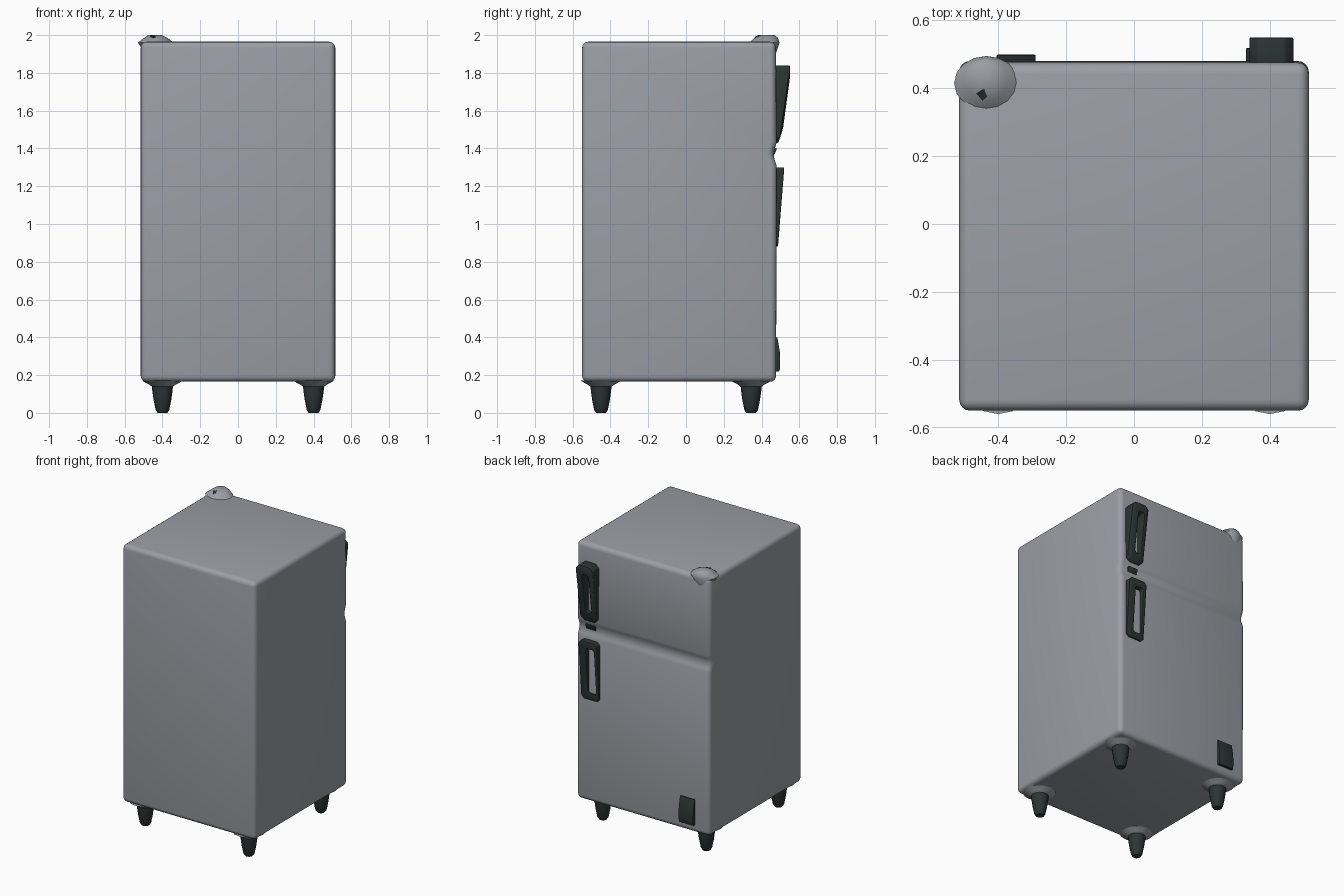
import bpy, bmesh, math

if "Cube" in bpy.data.objects:
    bpy.data.objects.remove(bpy.data.objects["Cube"])

def material(name, rgb):
    m = bpy.data.materials.new(name)
    m.diffuse_color = (*rgb, 1)
    m.use_nodes = True
    m.node_tree.nodes["Principled BSDF"].inputs["Base Color"].default_value = m.diffuse_color
    return m

GREY = material("cabinet grey", (0.33, 0.345, 0.38))
DARK = material("dark trim", (0.025, 0.036, 0.034))

def finish(name, bm, mat, bevel=0, segments=2, smooth=35):
    bmesh.ops.recalc_face_normals(bm, faces=bm.faces[:])
    me = bpy.data.meshes.new(name)
    bm.to_mesh(me)
    bm.free()
    ob = bpy.data.objects.new(name, me)
    bpy.context.collection.objects.link(ob)
    me.materials.append(mat)
    bpy.ops.object.select_all(action='DESELECT')
    bpy.context.view_layer.objects.active = ob
    ob.select_set(True)
    if bevel:
        mod = ob.modifiers.new("rounded edges", 'BEVEL')
        mod.width = bevel
        mod.segments = segments
        mod.limit_method = 'ANGLE'
        mod.angle_limit = math.radians(40)
        bpy.ops.object.modifier_apply(modifier=mod.name)
    bpy.ops.object.shade_smooth_by_angle(angle=math.radians(smooth))
    return ob

def extrude_x(name, profile, x0, x1, mat, bevel=0, segments=2):
    """Extrude a (y, z) profile along x."""
    bm = bmesh.new()
    a, b = [[bm.verts.new((x, y, z)) for y, z in profile] for x in (x0, x1)]
    n = len(profile)
    for i in range(n):
        j = (i + 1) % n
        bm.faces.new((a[i], a[j], b[j], b[i]))
    bm.faces.new(a)
    bm.faces.new(b)
    return finish(name, bm, mat, bevel, segments)

def loft(name, rings, mat, n=16):
    """Stack of ellipses: (cx, cy, z, rx, ry)."""
    bm = bmesh.new()
    loops = [[bm.verts.new((cx + rx * math.cos(2 * math.pi * k / n),
                            cy + ry * math.sin(2 * math.pi * k / n), z))
              for k in range(n)] for cx, cy, z, rx, ry in rings]
    for a, b in zip(loops, loops[1:]):
        for i in range(n):
            j = (i + 1) % n
            bm.faces.new((a[i], a[j], b[j], b[i]))
    bm.faces.new(loops[0])
    bm.faces.new(loops[-1])
    return finish(name, bm, mat, smooth=50)

def handle(name, outer, inner, depth, y_back):
    """Ring handle standing off the door; depth(z) gives its outer surface."""
    def chamfered(x0, x1, z0, z1, c):
        return [(x0 + c, z0), (x1 - c, z0), (x1, z0 + c), (x1, z1 - c),
                (x1 - c, z1), (x0 + c, z1), (x0, z1 - c), (x0, z0 + c)]
    bm = bmesh.new()
    loops = []
    for pts, front in ((chamfered(*outer), 0), (chamfered(*outer), 1),
                       (chamfered(*inner), 1), (chamfered(*inner), 0)):
        loops.append([bm.verts.new((x, depth(z) if front else y_back, z)) for x, z in pts])
    for k in range(4):
        a, b = loops[k], loops[(k + 1) % 4]
        for i in range(8):
            j = (i + 1) % 8
            bm.faces.new((a[i], a[j], b[j], b[i]))
    return finish(name, bm, DARK, 0.006, 2)

# Cabinet with a shallow seam between the two doors
extrude_x("cabinet", [(-0.55, 0.165), (0.477, 0.165), (0.48, 1.31), (0.473, 1.33),
                      (0.458, 1.37), (0.473, 1.41), (0.48, 1.43), (0.475, 1.965),
                      (-0.55, 1.965)], -0.515, 0.515, GREY, 0.032, 4)

# Legs and their flared collars
for side, sx in (("left", -1), ("right", 1)):
    for end, y in (("front", -0.45), ("back", 0.345)):
        x = 0.4 * sx
        loft(f"{end}_{side}_leg",
             [(x, y, z, r, r) for z, r in ((0, 0.026), (0.015, 0.036), (0.07, 0.047),
                                           (0.12, 0.054), (0.15, 0.056))], DARK)
        loft(f"{end}_{side}_leg_collar",
             [(x, y, z, r, r) for z, r in ((0.14, 0.058), (0.15, 0.07),
                                           (0.16, 0.09), (0.172, 0.11))], GREY)

# Door handles
handle("upper_handle", (0.34, 0.47, 1.43, 1.84, 0.025), (0.372, 0.42, 1.50, 1.78, 0.012),
       lambda z: 0.55 - max(0, 1.62 - z) * 0.32, 0.465)
handle("lower_handle", (0.33, 0.47, 0.88, 1.30, 0.02), (0.352, 0.415, 0.93, 1.25, 0.012),
       lambda z: 0.487 + (z - 0.88) * 0.08, 0.465)
extrude_x("handle_foot", [(0.44, 1.365), (0.467, 1.365), (0.482, 1.40), (0.44, 1.40)],
          0.37, 0.445, DARK, 0.004)

# Small plate low on the door
extrude_x("door_plate", [(0.465, 0.22), (0.495, 0.22), (0.499, 0.25), (0.497, 0.32),
                         (0.484, 0.40), (0.465, 0.40)], -0.405, -0.29, DARK, 0.004)

# Top hinge cover and its pin
loft("hinge_cover", [(-0.44, 0.43, 1.90, 0.05, 0.045), (-0.435, 0.415, 1.96, 0.095, 0.08),
                     (-0.435, 0.425, 1.985, 0.062, 0.062),
                     (-0.44, 0.435, 2.0, 0.036, 0.036)], GREY)
pin = extrude_x("hinge_pin", [(-0.013, -0.004), (0.013, -0.004), (0.013, 0.004),
                              (-0.013, 0.004)], -0.013, 0.013, DARK)
pin.location = (-0.445, 0.382, 1.991)
pin.rotation_euler = (math.radians(23), 0, math.radians(40))
